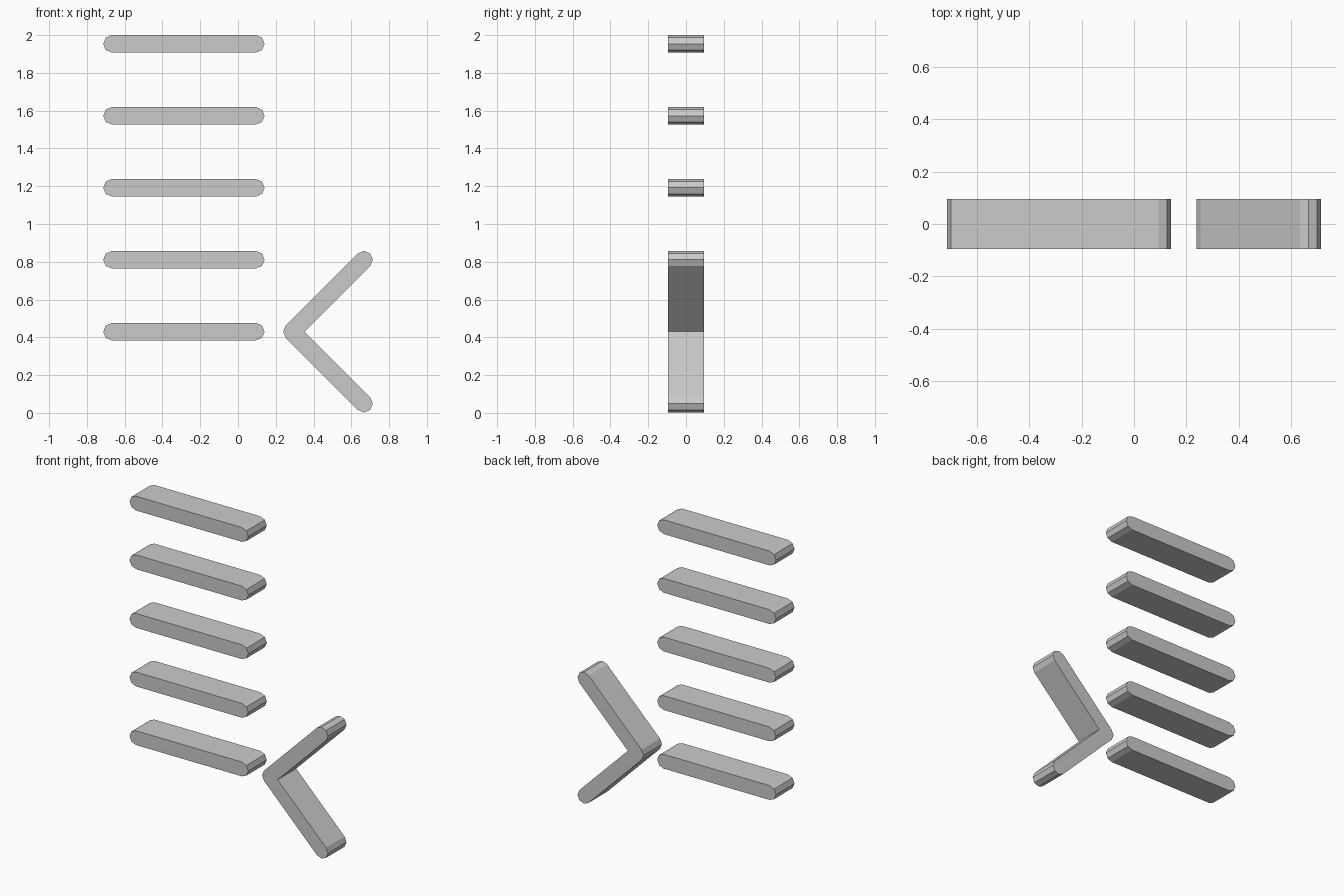
import bpy, bmesh
from math import cos, sin, radians, sqrt

cube = bpy.data.objects.get("Cube")
if cube:
    bpy.data.objects.remove(cube, do_unlink=True)

R = 0.0465       # half thickness of every stroke
DEPTH = 0.095    # half depth front to back
STEP = 0.381     # spacing of the bars
BASE = 0.43      # height of the lowest bar and the arrow tip

grey = bpy.data.materials.new("light_grey")
grey.use_nodes = True
colour = (0.6, 0.6, 0.6, 1)
grey.diffuse_color = colour
grey.node_tree.nodes["Principled BSDF"].inputs["Base Color"].default_value = colour


def arc(x, z, start, end):
    """Faceted arc in 45 degree steps, counter-clockwise seen from the front."""
    return [(x + R * cos(radians(a)), z + R * sin(radians(a)))
            for a in range(start, end + 1, 45)]


def extrude_outline(name, outline):
    """Flat-shaded slab with the given front outline."""
    bm = bmesh.new()
    face = bm.faces.new([bm.verts.new((x, -DEPTH, z)) for x, z in outline])
    new = bmesh.ops.extrude_face_region(bm, geom=[face])["geom"]
    verts = [v for v in new if isinstance(v, bmesh.types.BMVert)]
    bmesh.ops.translate(bm, verts=verts, vec=(0, 2 * DEPTH, 0))
    bmesh.ops.recalc_face_normals(bm, faces=bm.faces)
    mesh = bpy.data.meshes.new(name)
    bm.to_mesh(mesh)
    bm.free()
    mesh.materials.append(grey)
    obj = bpy.data.objects.new(name, mesh)
    bpy.context.collection.objects.link(obj)
    return obj


# Stack of five rounded bars
for i in range(5):
    z = BASE + i * STEP
    extrude_outline(f"bar_{i + 1}",
                    arc(0.094, z, -90, 90) + arc(-0.667, z, 90, 270))

# Arrow with two rounded arms pointing at the lowest bar
tip_x, end_x = 0.286, 0.667
rise = end_x - tip_x
arrow = (arc(end_x, BASE + rise, -45, 135)
         + arc(tip_x, BASE, 135, 225)
         + arc(end_x, BASE - rise, 225, 405)
         + [(tip_x + R * sqrt(2), BASE)])
extrude_outline("arrow", arrow)
